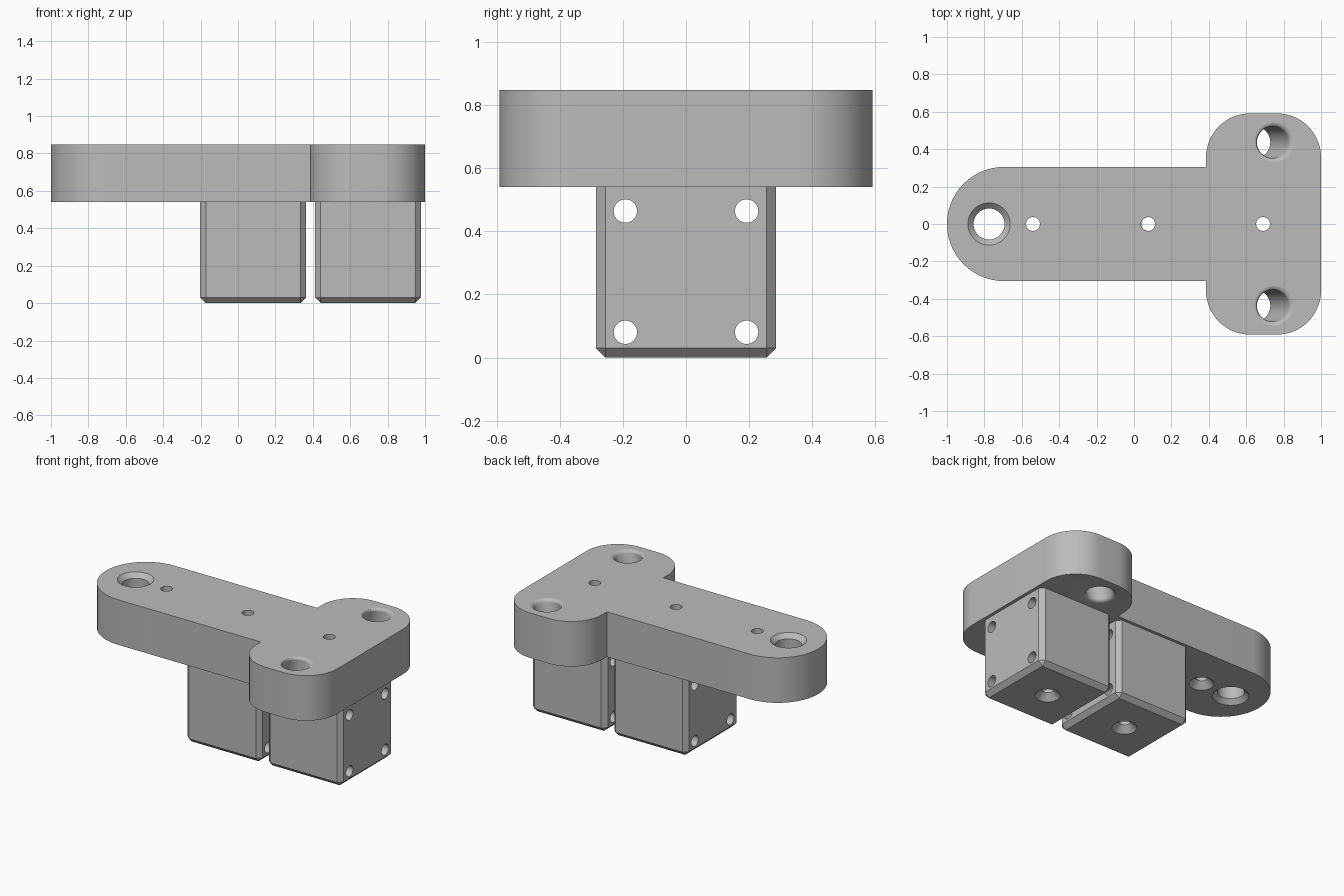
import bpy, bmesh
from math import sin, cos, pi, sqrt, radians

cube = bpy.data.objects.get("Cube")
if cube:
    bpy.data.objects.remove(cube)

grey = bpy.data.materials.new("grey")
grey.use_nodes = True
grey.diffuse_color = (0.5, 0.5, 0.5, 1)
grey.node_tree.nodes["Principled BSDF"].inputs["Base Color"].default_value = (0.5, 0.5, 0.5, 1)

BOTTOM, TOP = 0.54, 0.848   # plate heights
SCREW = 0.037               # small hole radius
SEGMENTS = 48


def add_object(name, bm):
    bmesh.ops.recalc_face_normals(bm, faces=bm.faces)
    mesh = bpy.data.meshes.new(name)
    bm.to_mesh(mesh)
    bm.free()
    obj = bpy.data.objects.new(name, mesh)
    bpy.context.collection.objects.link(obj)
    mesh.materials.append(grey)
    return obj


def arc(cx, cy, r, start, end, steps=16):
    angles = [radians(start + (end - start) * i / steps) for i in range(steps + 1)]
    return [(cx + r * cos(a), cy + r * sin(a)) for a in angles]


def hole(rings, along_x=False):
    """Closed cutter lofted through (x, y, z, radius) circles."""
    bm = bmesh.new()
    loops = []
    for x, y, z, r in rings:
        circle = arc(0, 0, r, 0, 360, SEGMENTS)[:-1]
        loops.append([bm.verts.new((x, y + u, z + v) if along_x else (x + u, y + v, z))
                      for u, v in circle])
    for a, b in zip(loops, loops[1:]):
        for i in range(SEGMENTS):
            j = (i + 1) % SEGMENTS
            bm.faces.new((a[i], a[j], b[j], b[i]))
    bm.faces.new(loops[0][::-1])
    bm.faces.new(loops[-1])
    cutter = add_object("hole_cutter", bm)
    cutter.hide_render = True
    return cutter


def drill(obj, cutters):
    """Cut the holes, bake the result and smooth the round walls."""
    for cutter in cutters:
        mod = obj.modifiers.new("hole", 'BOOLEAN')
        mod.operation, mod.solver, mod.object = 'DIFFERENCE', 'EXACT', cutter
    graph = bpy.context.evaluated_depsgraph_get()
    baked = bpy.data.meshes.new_from_object(obj.evaluated_get(graph))
    obj.modifiers.clear()
    obj.data = baked
    for cutter in cutters:
        bpy.data.objects.remove(cutter)
    bpy.ops.object.select_all(action='DESELECT')
    obj.select_set(True)
    bpy.context.view_layer.objects.active = obj
    bpy.ops.object.shade_smooth_by_angle(angle=radians(25))


def screw_hole(x, base, top):
    """Vertical hole, countersunk from below."""
    return hole([(x, 0, base - 0.01, 0.088), (x, 0, base + 0.042, SCREW), (x, 0, top + 0.05, SCREW)])


def slanted_hole(y, r=0.085, flare=0.02, low=0.638, high=0.748):
    """Hole leaning along x with rounded rims at both ends."""
    rings = []
    for i in range(7):
        t = i / 6
        rings.append((flare * t, r + flare * (1 - sqrt(1 - (1 - t) ** 2))))
    levels = [(BOTTOM + d, rad) for d, rad in rings] + [(TOP - d, rad) for d, rad in rings[::-1]]
    levels = [(BOTTOM - 0.02, r + flare)] + levels + [(TOP + 0.02, r + flare)]
    slope = (high - low) / (TOP - BOTTOM)
    return hole([(low + slope * (z - BOTTOM), y, z, rad) for z, rad in levels])


# T-shaped top plate
half, head, corner, neck = 0.305, 0.591, 0.235, 0.385
outline = arc(half - 1, 0, half, 90, 270, 32)
outline += [(neck, -half)]
outline += arc(neck + corner, corner - head, corner, 180, 270)
outline += arc(1 - corner, corner - head, corner, 270, 360)
outline += arc(1 - corner, head - corner, corner, 0, 90)
outline += arc(neck + corner, head - corner, corner, 90, 180)
outline += [(neck, half)]
bm = bmesh.new()
face = bm.faces.new([bm.verts.new((x, y, BOTTOM)) for x, y in outline])
extruded = bmesh.ops.extrude_face_region(bm, geom=[face])["geom"]
bmesh.ops.translate(bm, vec=(0, 0, TOP - BOTTOM),
                    verts=[v for v in extruded if isinstance(v, bmesh.types.BMVert)])
plate = add_object("top_plate", bm)

# Large end hole with a chamfer on both rims
px, bore, rim = -0.775, 0.083, 0.03
end_hole = hole([(px, 0, BOTTOM - rim, bore + 2 * rim), (px, 0, BOTTOM + rim, bore),
                 (px, 0, TOP - rim, bore), (px, 0, TOP + rim, bore + 2 * rim)])
through = [hole([(x, 0, BOTTOM - 0.1, SCREW), (x, 0, TOP + 0.1, SCREW)]) for x in (0.075, 0.69)]
drill(plate, [end_hole, screw_hole(-0.54, BOTTOM, TOP)] + through
      + [slanted_hole(y) for y in (-0.437, 0.437)])

# Two chamfered blocks under the plate
for name, x in (("middle_block", 0.081), ("end_block", 0.695)):
    bm = bmesh.new()
    bmesh.ops.create_cube(bm, size=1)
    bmesh.ops.scale(bm, vec=(0.566, 0.57, BOTTOM), verts=bm.verts)
    bmesh.ops.translate(bm, vec=(x, 0, BOTTOM / 2), verts=bm.verts)
    edges = [e for e in bm.edges if min(v.co.z for v in e.verts) < 0.01]
    bmesh.ops.bevel(bm, geom=edges, offset=0.03, segments=1, affect='EDGES')
    block = add_object(name, bm)
    cross = [hole([(x - 0.4, y, z, SCREW), (x + 0.4, y, z, SCREW)], along_x=True)
             for y in (-0.192, 0.192) for z in (0.08, 0.464)]
    drill(block, cross + [screw_hole(x - 0.005, 0, BOTTOM)])
